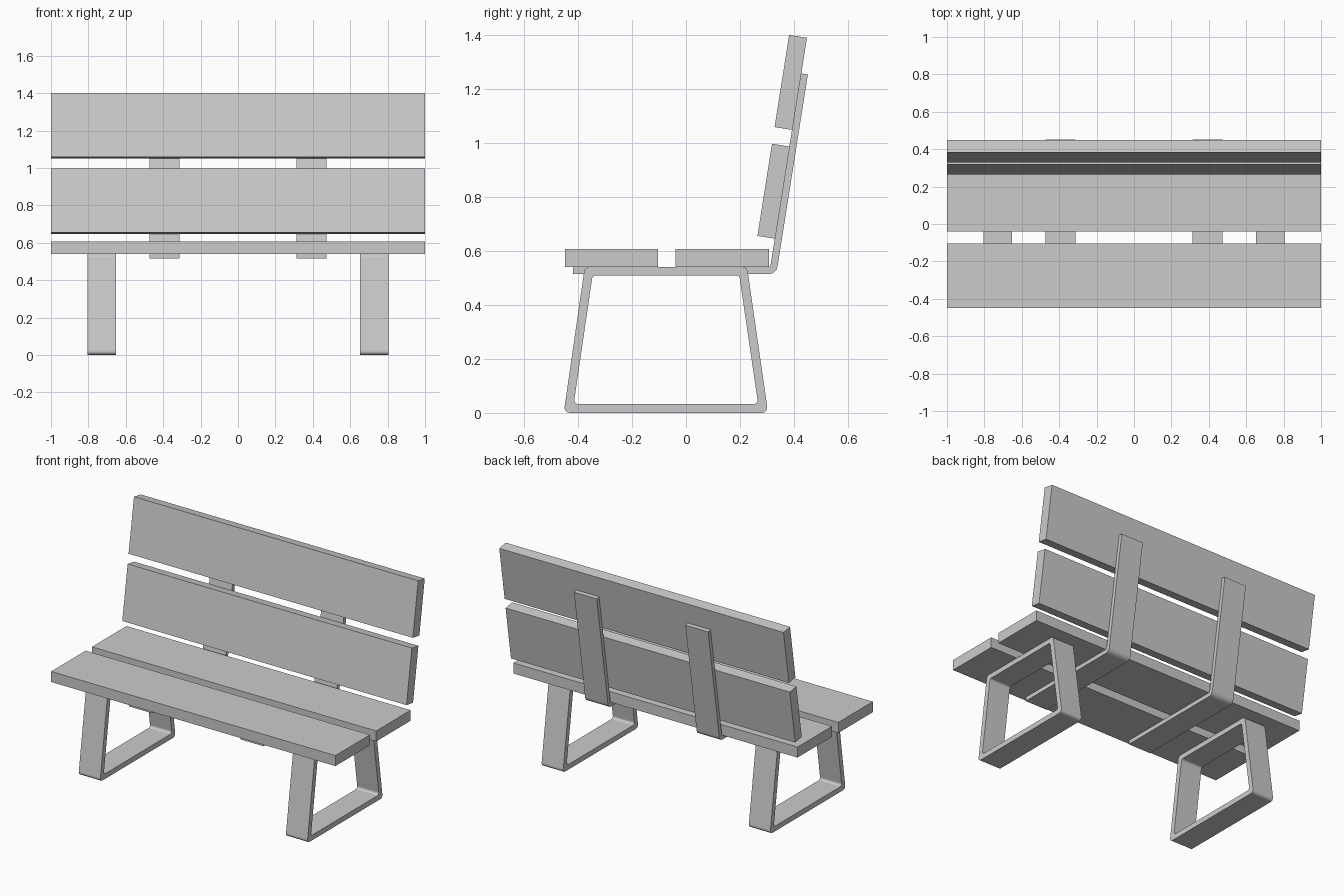
import bpy, bmesh, math
from mathutils import Vector

if "Cube" in bpy.data.objects:
    bpy.data.objects.remove(bpy.data.objects["Cube"])


def rounded(points, radii, segs=4):
    """Round the corners of a closed (y, z) polygon."""
    out = []
    n = len(points)
    for i, r in enumerate(radii):
        p = Vector(points[i])
        if r == 0:
            out.append(p)
            continue
        d0 = (Vector(points[i - 1]) - p).normalized()
        d1 = (Vector(points[(i + 1) % n]) - p).normalized()
        half = d0.angle(d1) / 2
        centre = p + (d0 + d1).normalized() * (r / math.sin(half))
        a = p + d0 * (r / math.tan(half)) - centre
        b = p + d1 * (r / math.tan(half)) - centre
        sweep = a.angle(b)
        for k in range(segs + 1):
            t = k / segs
            v = (a * math.sin((1 - t) * sweep) + b * math.sin(t * sweep)) / math.sin(sweep)
            out.append(centre + v)
    return out


def finish(name, bm, mirror=False):
    bmesh.ops.recalc_face_normals(bm, faces=bm.faces)
    mesh = bpy.data.meshes.new(name)
    bm.to_mesh(mesh)
    bm.free()
    obj = bpy.data.objects.new(name, mesh)
    bpy.context.collection.objects.link(obj)
    if mirror:
        obj.modifiers.new("Mirror", 'MIRROR').use_mirror_merge = False
    return obj


def plank(name, y, z, tilt=0):
    bm = bmesh.new()
    bmesh.ops.create_cube(bm, size=1)
    bmesh.ops.scale(bm, vec=(2, 0.346, 0.067), verts=bm.verts)
    obj = finish(name, bm)
    obj.location = (0, y, z)
    obj.rotation_euler.x = tilt


# Seat planks
plank("seat_plank_front", -0.276, 0.5745)
plank("seat_plank_rear", 0.134, 0.5745)

# Backrest planks, leaning back 9 degrees
lean = math.radians(81)
plank("back_plank_lower", 0.325, 0.822, lean)
plank("back_plank_upper", 0.3885, 1.2255, lean)

# Bent straps joining the seat and backrest
strap = rounded([(-0.419, 0.515), (0.335, 0.515), (0.452, 1.255),
                 (0.426, 1.259), (0.3125, 0.541), (-0.419, 0.541)],
                [0, 0.032, 0, 0, 0.008, 0])
bm = bmesh.new()
face = bm.faces.new([bm.verts.new((0.312, p.x, p.y)) for p in strap])
ext = bmesh.ops.extrude_face_region(bm, geom=[face], use_keep_orig=True)
bmesh.ops.translate(bm, vec=(0.16, 0, 0),
                    verts=[v for v in ext["geom"] if isinstance(v, bmesh.types.BMVert)])
finish("back_strap", bm, mirror=True)

# Trapezoid leg loops
yc = -0.0745
def trapezoid(bottom, top, z0, z1, r):
    return rounded([(yc - bottom, z0), (yc + bottom, z0), (yc + top, z1), (yc - top, z1)], [r] * 4)

outer = trapezoid(0.379, 0.301, 0.0, 0.541, 0.02)
inner = trapezoid(0.342, 0.272, 0.033, 0.51, 0.014)
bm = bmesh.new()
rings = [[bm.verts.new((x, p.x, p.y)) for p in loop]
         for x, loop in ((0.653, outer), (0.805, outer), (0.805, inner), (0.653, inner))]
n = len(outer)
for k in range(4):
    a, b = rings[k], rings[(k + 1) % 4]
    for i in range(n):
        j = (i + 1) % n
        bm.faces.new((a[i], a[j], b[j], b[i]))
finish("leg_frame", bm, mirror=True)
